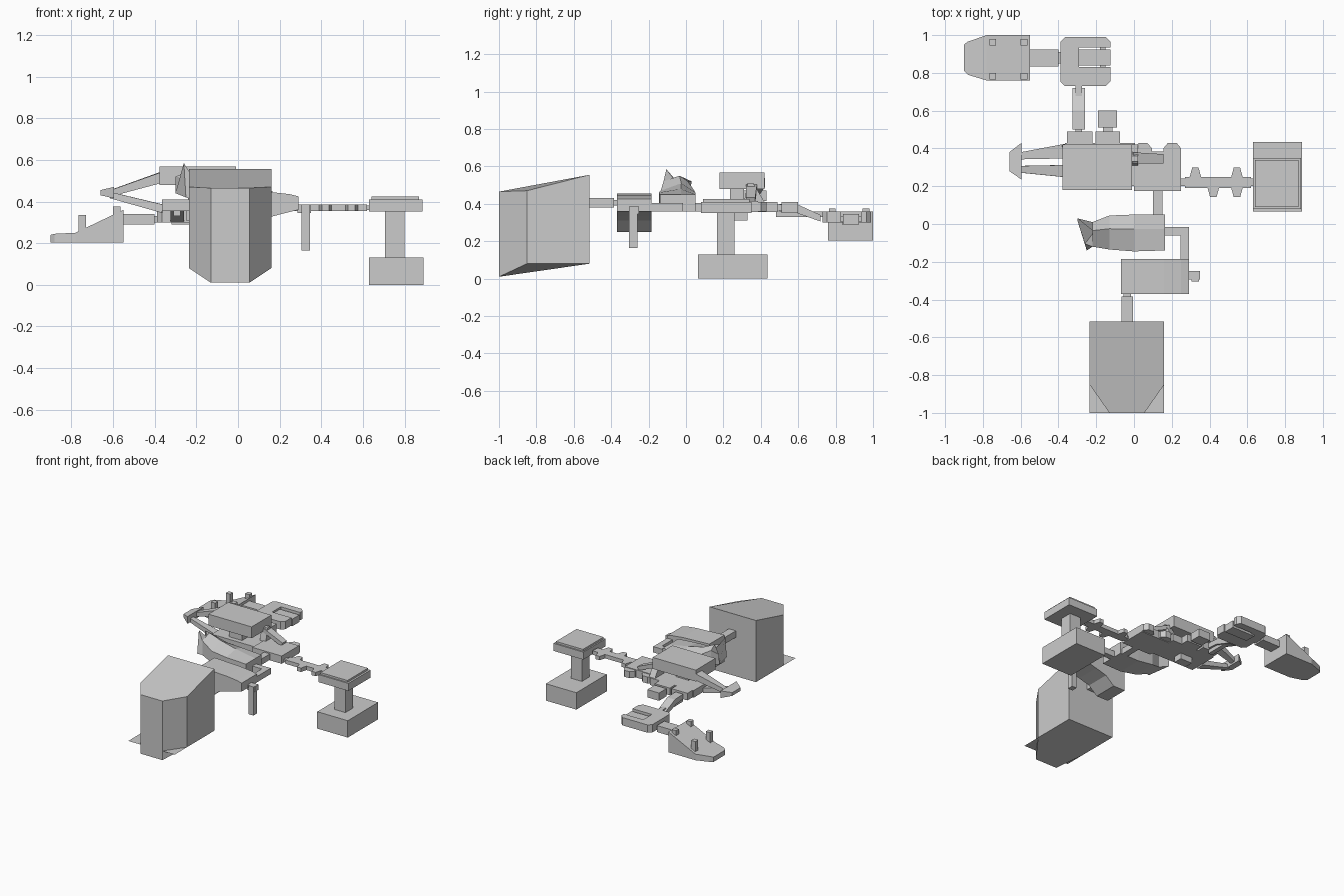
import bpy, bmesh
from mathutils import Vector

if "Cube" in bpy.data.objects:
    bpy.data.objects.remove(bpy.data.objects["Cube"])


def mesh_object(name, verts, faces):
    mesh = bpy.data.meshes.new(name)
    bm = bmesh.new()
    vs = [bm.verts.new(v) for v in verts]
    for f in faces:
        bm.faces.new([vs[i] for i in f])
    bmesh.ops.recalc_face_normals(bm, faces=bm.faces)
    bm.to_mesh(mesh)
    bm.free()
    ob = bpy.data.objects.new(name, mesh)
    bpy.context.collection.objects.link(ob)
    return ob


def loft(name, rings):
    """Skin a list of equal-sized rings and cap both ends."""
    n = len(rings[0])
    verts = [v for r in rings for v in r]
    faces = [tuple(range(n)), tuple(range(len(verts) - n, len(verts)))]
    for k in range(len(rings) - 1):
        for i in range(n):
            j = (i + 1) % n
            faces.append((k * n + i, k * n + j, k * n + n + j, k * n + n + i))
    return mesh_object(name, verts, faces)


def prism(name, profile, axis, lo, hi):
    """Extrude a 2D profile along an axis ('x': yz, 'y': xz, 'z': xy)."""
    put = {'x': lambda a, b, t: (t, a, b), 'y': lambda a, b, t: (a, t, b),
           'z': lambda a, b, t: (a, b, t)}[axis]
    return loft(name, [[put(a, b, t) for a, b in profile] for t in (lo, hi)])


def box(name, x, y, z):
    return prism(name, [(x[0], y[0]), (x[1], y[0]), (x[1], y[1]), (x[0], y[1])], 'z', *z)


def strut(name, a, b, wa, wb):
    """Tapered bar; wa, wb are (side, height) at each end."""
    a, b = Vector(a), Vector(b)
    d = (b - a).normalized()
    s = d.cross(Vector((0, 0, 1))).normalized()
    u = s.cross(d)
    return loft(name, [[p + s * w[0] / 2 * i + u * w[1] / 2 * j
                        for i, j in ((-1, -1), (1, -1), (1, 1), (-1, 1))]
                       for p, w in ((a, wa), (b, wb))])


# Large front block with chamfered front and sloping roof
outline = [(-.235, -.515), (-.235, -.85), (-.13, -1), (.055, -1), (.16, -.85), (.16, -.515)]
low = [.08, .08, .01, .01, .08, .08]
high = [.555, .47, .465, .465, .47, .555]
loft("front_block", [[(x, y, z) for (x, y), z in zip(outline, h)] for h in (low, high)])
mesh_object("front_block_flange",
            [(-.235, -1, .08), (.16, -1, .08), (.16, -.515, .08), (-.235, -.515, .08)],
            [(0, 1, 2, 3)])
box("front_block_neck", (-.065, -.005), (-.515, -.385), (.38, .43))
box("front_block_collar", (-.055, -.015), (-.4, -.365), (.39, .42))

# Forearm link with hanging peg
prism("front_link", [(-.07, .25), (.03, .25), (.1, .31), (.19, .335), (.29, .36), (.29, .425),
                     (.25, .435), (.16, .445), (-.07, .455)], 'y', -.37, -.185)
box("hanging_peg", (.305, .345), (-.305, -.26), (.165, .385))
box("peg_pin", (.285, .35), (-.295, -.25), (.345, .385))

# L-shaped connector
prism("elbow_link", [(.165, -.06), (.245, -.06), (.245, -.19), (.29, -.19), (.29, -.015),
                     (.165, -.015)], 'z', .36, .405)

# Faceted horned piece
sections = [(.165, -.14, .05, .36, .45, .45), (0, -.145, .05, .36, .46, .48),
            (-.13, -.135, .045, .38, .47, .51), (-.22, -.12, .01, .41, .52, .55)]
rings = [[(x, y0, z0), (x, y1, z0), (x, y1, z1), (x, (y0 + y1) / 2 + .02, z2), (x, y0, z1)]
         for x, y0, y1, z0, z1, z2 in sections]
rings.append([(-.25, -.14, .42), (-.3, .02, .44), (-.3, .03, .52), (-.21, -.04, .5),
              (-.26, -.105, .585)])
loft("horned_body", rings)

# Right hub plate with two rear lugs
box("hub_link", (.1, .15), (.05, .18), (.36, .405))
box("hub_plate", (0, .25), (.175, .385), (.355, .415))
for i, x in enumerate((0, .155)):
    prism(f"hub_lug_{i}", [(x, .38), (x + .095, .38), (x + .095, .4), (x + .07, .43),
                           (x + .025, .43), (x, .4)], 'z', .36, .41)
prism("hub_brace", [(.31, .41), (.42, .41), (.36, .51), (.33, .51)], 'x', -.03, .02)
strut("hub_strut", (-.01, .35, .49), (.15, .345, .42), (.06, .03), (.05, .03))

# Notched arm out to the pedestal
box("side_arm", (.27, .62), (.19, .25), (.355, .385))
box("side_arm_pins", (.245, .64), (.2, .24), (.36, .38))
for i, (x, s) in enumerate(((.325, 1), (.545, 1), (.42, -1), (.545, -1))):
    y = .22 + .03 * s
    prism(f"arm_tooth_{i}", [(x - .03, y), (x + .03, y), (x + .017, y + .048 * s),
                             (x - .017, y + .048 * s)], 'z', .355, .385)

# Pedestal
box("pedestal_base", (.63, .89), (.065, .435), (0, .13))
box("pedestal_column", (.705, .8), (.165, .26), (.13, .36))
box("pedestal_top", (.63, .885), (.08, .35), (.352, .41))
box("pedestal_pad", (.64, .87), (.09, .34), (.41, .425))

# Upper box, its stem and the plate beneath
box("upper_box", (-.378, -.01), (.18, .42), (.48, .568))
box("upper_stem", (-.24, -.13), (.235, .31), (.41, .48))
box("hip_plate", (-.365, .005), (.2, .43), (.355, .41))
box("hip_underside", (-.25, -.15), (.26, .33), (.31, .355))

# V-shaped arms meeting at a wedge tip
strut("upper_v_arm", (-.37, .385, .515), (-.61, .36, .44), (.075, .05), (.035, .03))
strut("lower_v_arm", (-.36, .28, .365), (-.61, .29, .43), (.065, .04), (.035, .03))
loft("v_tip", [[(x, y0, z0), (x, y1, z0), (x, y1, z1), (x, y0, z1)]
               for x, y0, y1, z0, z1 in ((-.66, .28, .38, .43, .455), (-.595, .235, .43, .415, .47))])

# Rear hip joints and stub
for name, x0, x1 in (("leg_joint", -.355, -.22), ("stub_joint", -.205, -.075)):
    box(name, (x0, x1), (.425, .49), (.355, .41))
box("rear_stub", (-.19, -.09), (.51, .6), (.35, .41))
box("rear_stub_pin", (-.165, -.115), (.48, .52), (.365, .395))

# Leg, clamp and ankle
prism("leg", [(.5, .36), (.58, .355), (.72, .305), (.72, .34), (.6, .395), (.5, .4)],
      'x', -.325, -.26)
box("leg_pin", (-.31, -.275), (.48, .74), (.33, .36))
prism("clamp", [(-.365, .73), (-.15, .73), (-.125, .755), (-.125, .83), (-.29, .83), (-.29, .935),
                (-.125, .935), (-.125, .965), (-.15, .99), (-.365, .99), (-.39, .965), (-.39, .755)],
      'z', .3, .36)
box("clamp_tongue", (-.32, -.125), (.84, .925), (.29, .345))
box("clamp_axle", (-.18, -.15), (.82, .945), (.305, .335))
box("ankle", (-.56, -.4), (.835, .925), (.29, .34))
box("ankle_pin", (-.41, -.38), (.85, .91), (.3, .33))

# Foot with tapered toe and four pegs
loft("foot", [[(x, y0, .203), (x, y1, .203), (x, y1, z), (x, y0, z)]
              for x, y0, y1, z in ((-.9, .81, .95, .24), (-.88, .79, .965, .245),
                                   (-.78, .76, 1, .25), (-.55, .76, 1, .36))])
for i, (x, z) in enumerate(((-.748, .335), (-.583, .375))):
    for side, y in (("near", .765), ("far", .945)):
        box(f"foot_peg_{side}_{i}", (x - .018, x + .018), (y, y + .035), (.203, z))
